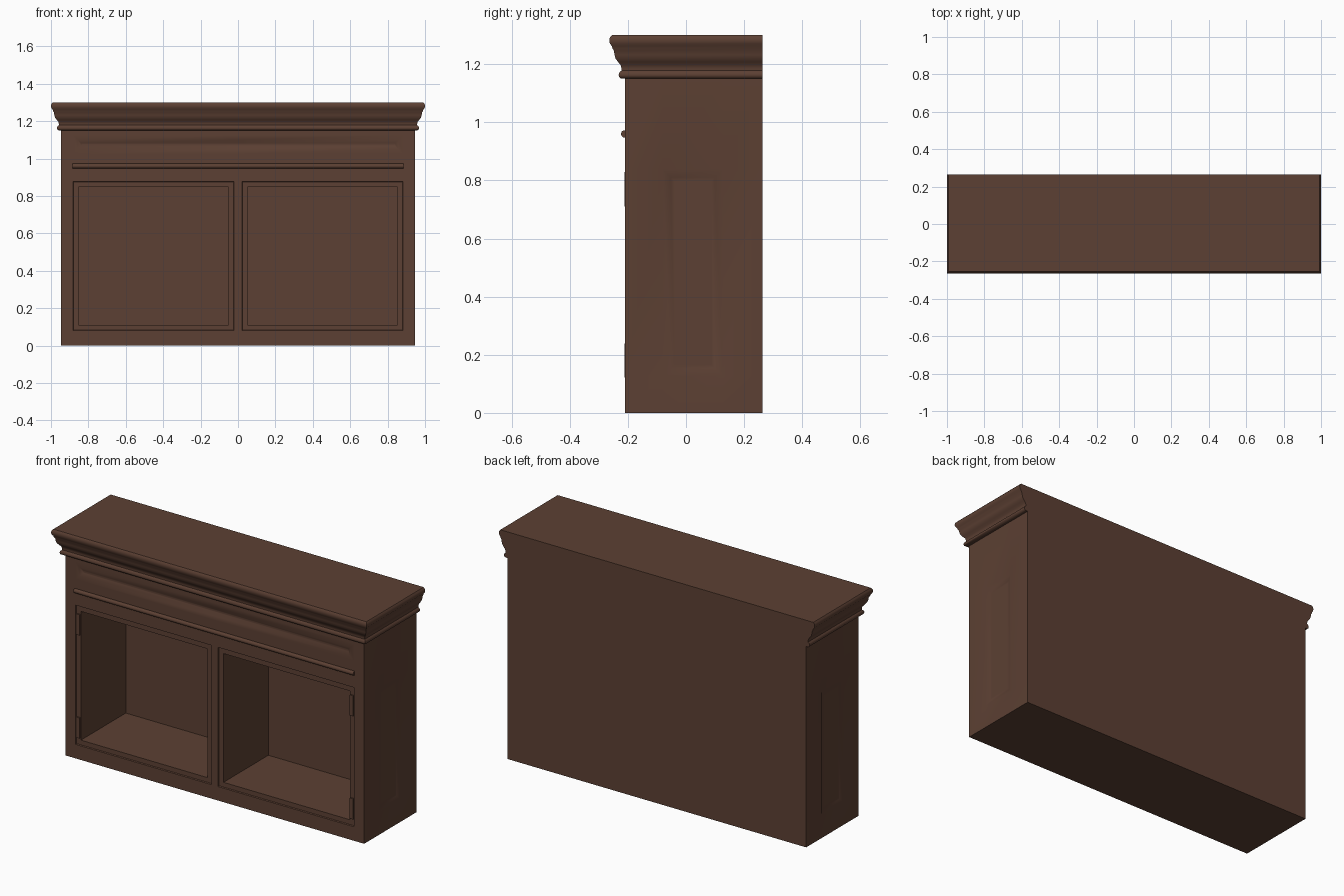
import bpy, bmesh, math
from mathutils import Vector

if "Cube" in bpy.data.objects:
    bpy.data.objects.remove(bpy.data.objects["Cube"])

W, F, B, H = 0.946, -0.21, 0.264, 1.15   # half width, front, back, carcass height

mat = bpy.data.materials.new("dark brown wood")
mat.diffuse_color = (0.107, 0.051, 0.033, 1)
mat.use_nodes = True
mat.node_tree.nodes["Principled BSDF"].inputs["Base Color"].default_value = mat.diffuse_color


def finish(bm, name, angle=35):
    me = bpy.data.meshes.new(name)
    bm.to_mesh(me)
    bm.free()
    ob = bpy.data.objects.new(name, me)
    bpy.context.collection.objects.link(ob)
    me.materials.append(mat)
    bpy.ops.object.select_all(action='DESELECT')
    ob.select_set(True)
    bpy.context.view_layer.objects.active = ob
    bpy.ops.object.shade_smooth_by_angle(angle=math.radians(angle))
    return ob


def grid(bm, origin, u, v, us, vs):
    """Wall split into cells; returns cells[column][row], normal is u x v."""
    o, u, v = Vector(origin), Vector(u), Vector(v)
    p = [[bm.verts.new(o + u * a + v * b) for b in vs] for a in us]
    return [[bm.faces.new((p[i][j], p[i+1][j], p[i+1][j+1], p[i][j+1]))
             for j in range(len(vs) - 1)] for i in range(len(us) - 1)]


def inset(bm, faces, steps):
    for thick, depth in steps:
        bm.normal_update()
        bmesh.ops.inset_region(bm, faces=faces, thickness=thick, depth=depth,
                               use_boundary=True, use_even_offset=True)


X, Y, Z = (1, 0, 0), (0, 1, 0), (0, 0, 1)
PANEL = [(0.028, -0.012), (0.012, 0.0)]

# Carcass: front with two open compartments and a frieze panel
bm = bmesh.new()
front = grid(bm, (0, F, 0), X, Z, [-W, -0.882, -0.021, 0.021, 0.882, W],
             [0, 0.08, 0.877, 1.025, 1.125, H])
for col in (1, 3):
    inset(bm, [front[col][1]], [(0.003, -0.006), (0.027, 0.0), (0.0005, -0.405)])
inset(bm, [front[c][3] for c in (1, 2, 3)], [(0.025, 0.0), (0.018, -0.012), (0.005, 0.0)])

# Sides with sunk panels
zs = [0, 0.127, 0.838, H]
right = grid(bm, (W, 0, 0), Y, Z, [F, -0.08, 0.127, B], zs)
left = grid(bm, (-W, 0, 0), (0, -1, 0), Z, [-B, -0.127, 0.08, -F], zs)
for side in (right, left):
    inset(bm, [side[1][1]], PANEL)

# Back and bottom
grid(bm, (0, B, 0), (-1, 0, 0), Z, [-W, W], [0, H])
grid(bm, (0, 0, 0), Y, X, [F, B], [-W, W])
finish(bm, "carcass")

# Crown moulding: profile (overhang, height) mitred round front and sides
profile = [(0, 1.15), (0.012, 1.15), (0.019, 1.154), (0.022, 1.163), (0.019, 1.172),
           (0.012, 1.178), (0.012, 1.186), (0.015, 1.197), (0.024, 1.208),
           (0.032, 1.219), (0.036, 1.232), (0.038, 1.246), (0.043, 1.254),
           (0.045, 1.262), (0.052, 1.271), (0.054, 1.282), (0.052, 1.292), (0.045, 1.30)]
bm = bmesh.new()
rings = [[bm.verts.new(c) for c in ((-W - d, B, z), (-W - d, F - d, z),
                                    (W + d, F - d, z), (W + d, B, z))] for d, z in profile]
for lo, hi in zip(rings, rings[1:]):
    for i in range(3):
        bm.faces.new((lo[i], lo[i+1], hi[i+1], hi[i]))
    bm.faces.new((lo[3], lo[0], hi[0], hi[3]))
bm.faces.new(rings[-1])
bm.faces.new(rings[0][::-1])
bmesh.ops.recalc_face_normals(bm, faces=bm.faces[:])
finish(bm, "crown_moulding", 45)

# Bead strip below the frieze
bpy.ops.mesh.primitive_cylinder_add(vertices=10, radius=0.013, depth=1.772,
                                    location=(0, -0.211, 0.96), rotation=(0, math.pi / 2, 0))
bead = bpy.context.object
bead.name = "bead_strip"
bead.data.materials.append(mat)
bpy.ops.object.shade_smooth_by_angle(angle=math.radians(40))

# Hinges on the outer edges of both openings
for s, side in ((-1, "left"), (1, "right")):
    for z, level in ((0.18, "lower"), (0.77, "upper")):
        bpy.ops.mesh.primitive_cube_add(size=1, location=(s * 0.866, -0.207, z))
        hinge = bpy.context.object
        hinge.name = f"hinge_{side}_{level}"
        hinge.scale = (0.02, 0.01, 0.118)
        hinge.data.materials.append(mat)
